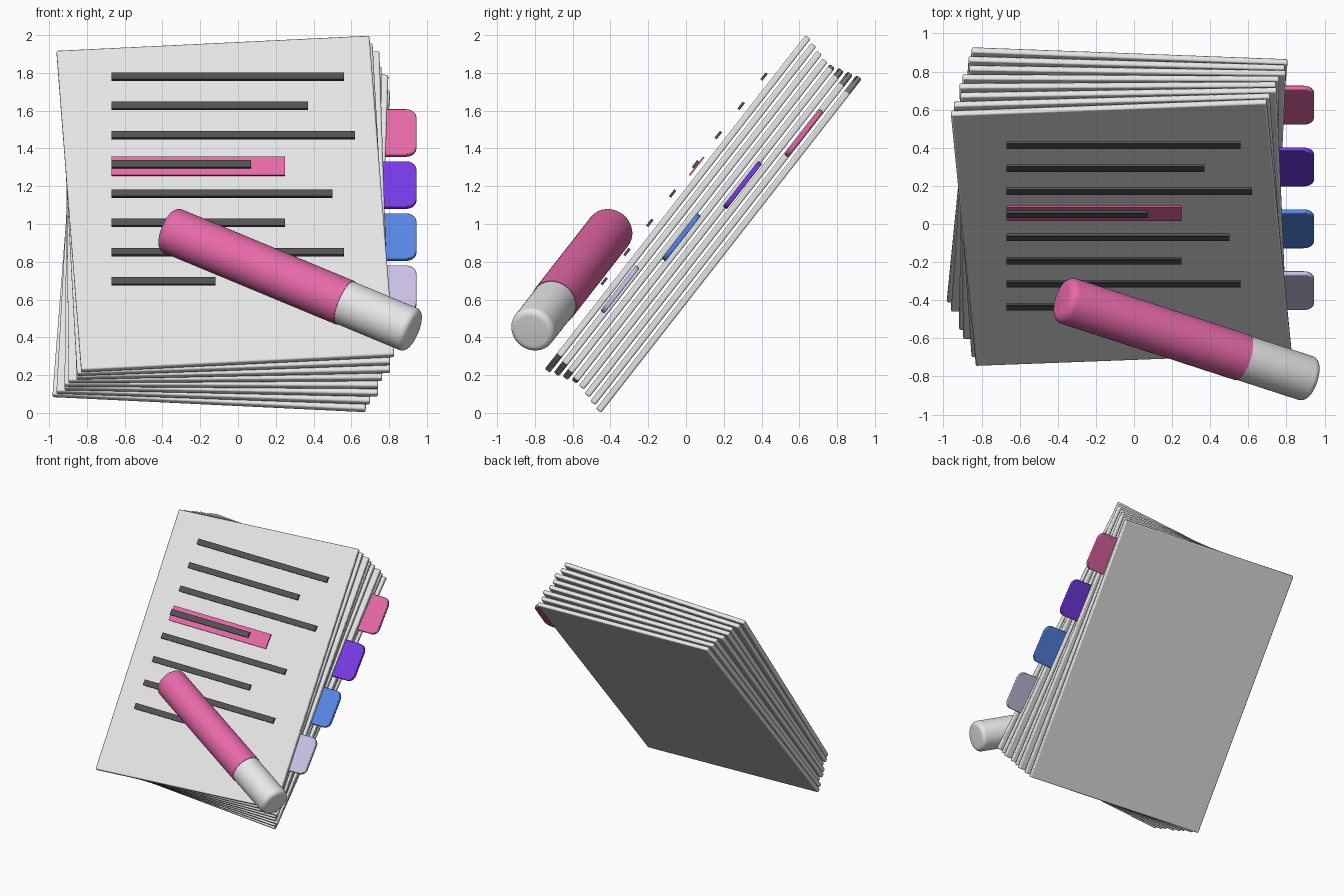
import bpy, bmesh, math
from mathutils import Matrix, Vector

if "Cube" in bpy.data.objects:
    bpy.data.objects.remove(bpy.data.objects["Cube"])

# Frame of the leaning stack: x across, y up the page, z out of the front page
TILT = math.radians(52)
BASE = Matrix.Translation((0, -0.044, 1.106)) @ Matrix.Rotation(TILT, 4, 'X')


def material(name, rgb):
    m = bpy.data.materials.new(name)
    lin = [((c / 255 + 0.055) / 1.055) ** 2.4 for c in rgb]
    m.diffuse_color = (*lin, 1)
    m.use_nodes = True
    m.node_tree.nodes["Principled BSDF"].inputs["Base Color"].default_value = m.diffuse_color
    return m


PAPER = material("paper_white", (243, 243, 243))
INK = material("ink_grey", (82, 82, 82))
PINK = material("pink", (246, 112, 180))
PURPLE = material("purple", (124, 60, 238))
BLUE = material("blue", (91, 141, 240))
LAVENDER = material("lavender", (216, 206, 245))


def finish(bm, name, mat, matrix):
    bmesh.ops.recalc_face_normals(bm, faces=bm.faces)
    me = bpy.data.meshes.new(name)
    bm.to_mesh(me)
    bm.free()
    ob = bpy.data.objects.new(name, me)
    bpy.context.collection.objects.link(ob)
    me.materials.append(mat)
    ob.matrix_world = BASE @ matrix
    bpy.ops.object.select_all(action='DESELECT')
    ob.select_set(True)
    bpy.context.view_layer.objects.active = ob
    bpy.ops.object.shade_smooth_by_angle(angle=math.radians(35))
    return ob


def slab(name, mat, size, pos, turn=0, corner=0, edge=0):
    bm = bmesh.new()
    bmesh.ops.create_cube(bm, size=1)
    bmesh.ops.scale(bm, vec=size, verts=bm.verts)
    if corner:
        upright = [e for e in bm.edges
                   if abs(e.verts[0].co.z - e.verts[1].co.z) > size[2] / 2]
        bmesh.ops.bevel(bm, geom=upright, offset=corner, segments=5,
                        profile=0.5, affect='EDGES')
    ob = finish(bm, name, mat, Matrix.Translation(pos) @ Matrix.Rotation(turn, 4, 'Z'))
    if edge:
        mod = ob.modifiers.new("soft_edge", 'BEVEL')
        mod.width = edge
        mod.segments = 2
    return ob


def lathe(name, mat, profile, matrix):
    # profile: (radius, distance along x axis)
    bm = bmesh.new()
    vs = [bm.verts.new((x, r, 0)) for r, x in profile]
    es = [bm.edges.new(p) for p in zip(vs, vs[1:])]
    bmesh.ops.spin(bm, geom=vs + es, cent=(0, 0, 0), axis=(1, 0, 0),
                   angle=math.tau, steps=48)
    bmesh.ops.remove_doubles(bm, verts=bm.verts, dist=1e-5)
    return finish(bm, name, mat, matrix)


# Fanned stack of eight pages
GAP = 0.0491
for i in range(8):
    x = -0.067 - 0.003 * i + (0.02 if i % 3 == 2 else 0)
    slab(f"page_{i + 1}", PAPER, (1.66, 2.145, 0.034), (x, 0, -GAP * i),
         turn=math.radians(3.5 - i), edge=0.008)

# Text lines floating just in front of the first page
for i, end in enumerate((0.56, 0.37, 0.62, 0.07, 0.50, 0.25, 0.56, -0.12)):
    slab(f"text_line_{i + 1}", INK, (end + 0.67, 0.046, 0.014),
         ((end - 0.67) / 2, 0.813 - 0.1965 * i, 0.055))

# Highlighted passage
slab("highlight", PINK, (0.92, 0.122, 0.009), (-0.21, 0.219, 0.044))

# Index tabs down the right edge
for i, (name, mat) in enumerate((("pink", PINK), ("purple", PURPLE),
                                 ("blue", BLUE), ("lavender", LAVENDER))):
    slab(f"tab_{name}", mat, (0.26, 0.305, 0.026),
         (0.815, 0.707 - 0.417 * i, -0.295 + 0.086 * i), corner=0.055, edge=0.005)

# Highlighter pen lying across the page
LENGTH, JOIN = 1.48, 1.07


def rounded_end(r, b):
    arc = [(r - b + b * math.sin(t), b - b * math.cos(t))
           for t in (k * math.pi / 12 for k in range(7))]
    return [(0, 0)] + arc


pen = (Matrix.Translation((0.275, -0.662, 0.195))
       @ Matrix.Rotation(math.radians(-27.8), 4, 'Z')
       @ Matrix.Translation((-LENGTH / 2, 0, 0)))
lathe("marker_body", PINK, rounded_end(0.125, 0.045) + [(0.125, JOIN), (0, JOIN)], pen)
cap = [(r, LENGTH - x) for r, x in rounded_end(0.121, 0.035)]
lathe("marker_cap", PAPER, cap + [(0.121, JOIN - 0.01), (0, JOIN - 0.01)], pen)
